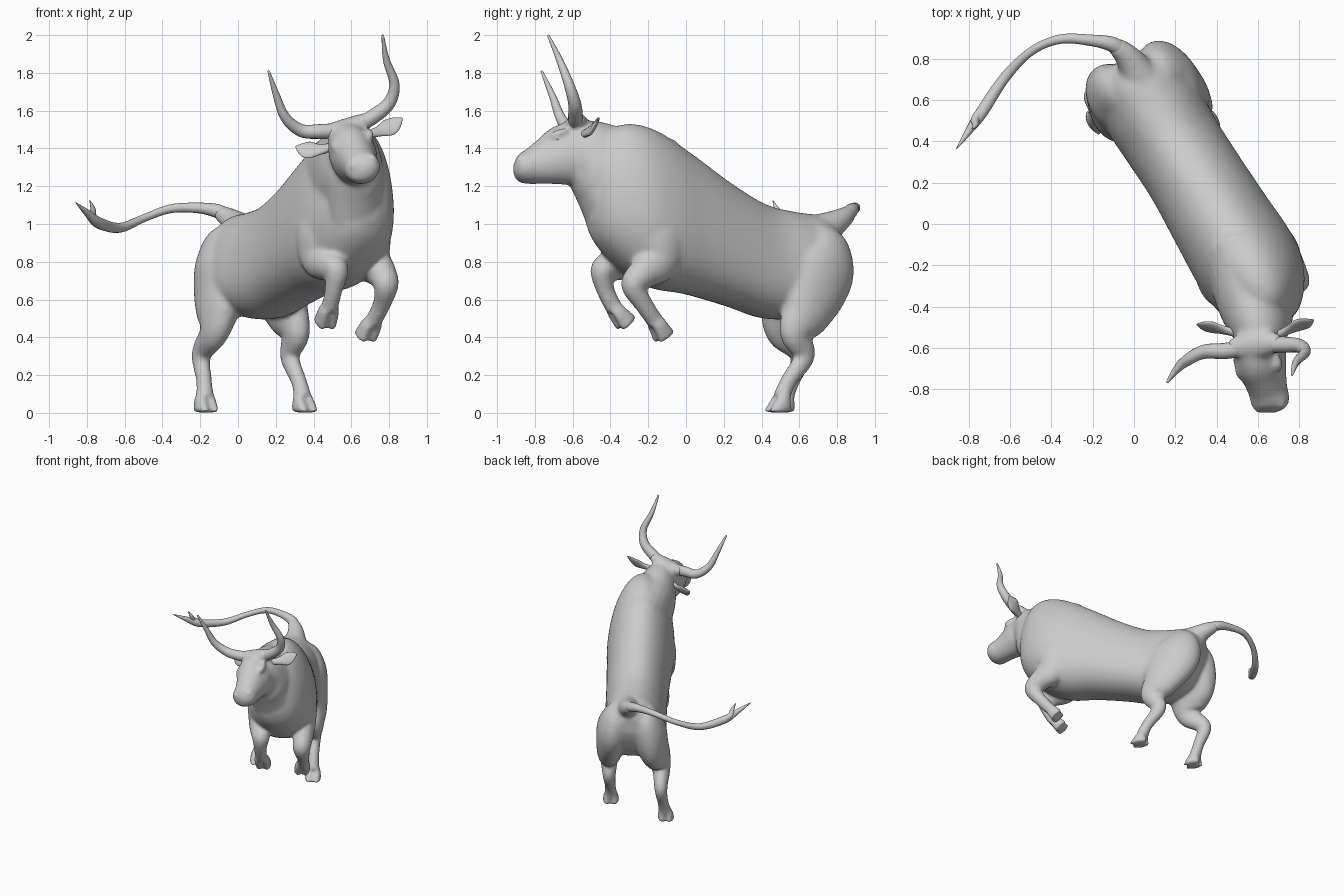
import bpy, bmesh, math
from mathutils import Vector

FWD = Vector((0.5, -0.866, 0))     # direction the trunk points
LAT = Vector((0.866, 0.5, 0))      # across the trunk
UP = Vector((0, 0, 1))
HEAD_LAT = Vector((0.93, 0.18, 0.32))  # the head is rolled and turned


def trunk(s, w, z, ra, rb):
    """Station given along / across the trunk -> world station."""
    p = FWD * s + LAT * (0.36 + w)
    return (p.x, p.y, z, ra, rb)


def spline(pts, steps):
    """Smooth interpolation of stations (x, y, z, ra, rb)."""
    out = []
    n = len(pts)
    for i in range(n - 1):
        a, b, c, d = pts[max(i - 1, 0)], pts[i], pts[i + 1], pts[min(i + 2, n - 1)]
        for k in range(steps):
            t = k / steps
            out.append([0.5 * (2 * q + (r - p) * t + (2 * p - 5 * q + 4 * r - e) * t * t
                               + (3 * q - p - 3 * r + e) * t ** 3)
                        for p, q, r, e in zip(a, b, c, d)])
    out.append(list(pts[-1]))
    return out


def tube(bm, pts, side, fixed=None, taper=0.0, power=1.0, seg=24, steps=6):
    """Closed loft of elliptical sections along the stations."""
    st = spline(pts, steps)
    rings = []
    for i, (x, y, z, ra, rb) in enumerate(st):
        tan = (Vector(st[min(i + 1, len(st) - 1)][:3]) - Vector(st[max(i - 1, 0)][:3])).normalized()
        if fixed:
            u, v = side, fixed
        else:
            u = (side - tan * side.dot(tan)).normalized()
            v = tan.cross(u)
            if v.z < 0:
                v = v * (1 if abs(tan.z) > 0.8 else -1)
        ring = []
        for k in range(seg):
            a = 2 * math.pi * k / seg
            c, s = math.cos(a), math.sin(a)
            c = math.copysign(abs(c) ** power, c)
            s = math.copysign(abs(s) ** power, s)
            ring.append(bm.verts.new(Vector((x, y, z)) + u * (max(ra, .001) * c * (1 - taper * s))
                                     + v * (max(rb, .001) * s)))
        rings.append(ring)
    for r0, r1 in zip(rings, rings[1:]):
        # keep ring pairs aligned even when the frame flips in a bend
        flip = sum((r0[k].co - r1[k].co).length for k in range(seg)) > \
            sum((r0[k].co - r1[-k % seg].co).length for k in range(seg)) + 1e-6
        if flip:
            r1[1:] = r1[:0:-1]
        for k in range(seg):
            bm.faces.new((r0[k], r0[(k + 1) % seg], r1[(k + 1) % seg], r1[k]))
    bm.faces.new(rings[0])
    bm.faces.new(rings[-1])


def finish(bm, name):
    bmesh.ops.recalc_face_normals(bm, faces=bm.faces)
    for f in bm.faces:
        f.smooth = True
    me = bpy.data.meshes.new(name)
    bm.to_mesh(me)
    bm.free()
    ob = bpy.data.objects.new(name, me)
    bpy.context.collection.objects.link(ob)
    return ob


def leg(bm, pts, flat):
    """Leg tube down to the pastern, then two toes."""
    st = [trunk(*p) for p in pts]
    tube(bm, st[:-1], LAT)
    for sgn in (-1, 1):
        off = LAT * 0.03 * sgn
        toe = []
        for (x, y, z, _, _), ra, rb in zip(st[-2:], (0.028, 0.032), (0.04, 0.074 if flat else 0.056)):
            toe.append((x + off.x, y + off.y, z, ra, rb))
        tube(bm, toe, LAT, fixed=FWD if flat else None)


# trunk: s, bottom, top, half width, sideways shift
body = bmesh.new()
sections = [(-.715, .80, .93, .08, 0), (-.68, .70, .995, .15, 0), (-.6, .57, 1.045, .22, 0),
            (-.45, .505, 1.065, .24, 0), (-.27, .50, 1.105, .23, 0), (-.06, .56, 1.21, .228, .01),
            (.2, .625, 1.375, .24, .015), (.4, .655, 1.49, .25, .02), (.55, .72, 1.53, .235, .02),
            (.67, .82, 1.5, .19, .01), (.75, .92, 1.38, .13, 0), (.785, 1.02, 1.22, .05, 0)]
tube(body, [trunk(s, w, (a + b) / 2, hw, (b - a) / 2) for s, a, b, hw, w in sections],
     LAT, fixed=UP, taper=0.21, power=0.9, seg=36)

# neck, dewlap and head
tube(body, [(.545, -.2, 1.17, .2, .32), (.59, -.40, 1.29, .178, .25),
            (.61, -.51, 1.36, .145, .195), (.615, -.6, 1.375, .11, .16)], LAT)
tube(body, [(.62, -.58, 1.34, .1, .09), (.622, -.51, 1.23, .135, .1), (.625, -.445, 1.12, .155, .11),
            (.63, -.40, 1.01, .155, .105), (.62, -.36, .9, .13, .09), (.61, -.3, .82, .09, .07)], LAT)
tube(body, [(.595, -.51, 1.40, .09, .13), (.6, -.57, 1.385, .118, .165), (.612, -.655, 1.36, .126, .163),
            (.633, -.74, 1.33, .106, .128), (.65, -.81, 1.307, .095, .1),
            (.66, -.855, 1.297, .097, .086), (.667, -.885, 1.293, .086, .07),
            (.67, -.905, 1.293, .055, .045), (.671, -.915, 1.293, .02, .015)], HEAD_LAT)
# poll between the horns
tube(body, [(.46, -.605, 1.49, .035, .04), (.59, -.58, 1.51, .055, .075), (.71, -.575, 1.565, .035, .04)], UP)
# brows and nostril rims
for sgn in (-1, 1):
    c = Vector((.603, -.695, 1.455)) + HEAD_LAT * 0.098 * sgn
    tube(body, [(c.x, c.y + .05, c.z + .01, .012, .012), (c.x, c.y, c.z - .008, .026, .024),
                (c.x + .01, c.y - .045, c.z - .035, .01, .01)], HEAD_LAT)
    c = Vector((.66, -.888, 1.325)) + HEAD_LAT * 0.055 * sgn
    tube(body, [(c.x, c.y + .03, c.z + .015, .018, .018), (c.x, c.y, c.z, .027, .024),
                (c.x, c.y - .015, c.z - .01, .012, .012)], HEAD_LAT)
# root of the tail
tube(body, [(.1, .58, .93, .1, .1), (.02, .73, .975, .085, .085), (-.04, .82, 1.025, .06, .06),
            (-.1, .868, 1.062, .042, .042)], UP)

# hind legs
leg(body, [(-.52, .08, .96, .07, .08), (-.55, .12, .87, .11, .155), (-.53, .142, .77, .13, .2),
           (-.47, .165, .64, .118, .19),
           (-.41, .185, .52, .098, .145), (-.35, .195, .42, .07, .09), (-.405, .19, .3, .05, .06),
           (-.31, .19, .17, .042, .044), (-.265, .19, .08, .05, .047), (-.24, .19, .002, .05, .05)], True)
leg(body, [(-.52, -.07, .96, .07, .08), (-.565, -.11, .87, .105, .155), (-.57, -.13, .77, .13, .18),
           (-.55, -.155, .64, .118, .185),
           (-.51, -.19, .52, .098, .15), (-.51, -.216, .42, .07, .09), (-.625, -.223, .31, .05, .06),
           (-.575, -.235, .17, .042, .044), (-.54, -.25, .08, .05, .047), (-.52, -.255, .002, .05, .05)], True)
# raised front legs
leg(body, [(.42, -.1, 1.15, .1, .13), (.45, -.13, .95, .115, .15), (.48, -.15, .82, .087, .105),
           (.57, -.14, .785, .077, .087), (.645, -.13, .755, .067, .064), (.622, -.135, .65, .047, .05),
           (.57, -.13, .55, .046, .046), (.5, -.12, .468, .05, .05)], False)
leg(body, [(.42, .13, 1.15, .1, .13), (.45, .165, .95, .115, .16), (.48, .185, .81, .09, .12),
           (.575, .185, .74, .077, .087), (.635, .18, .675, .067, .064), (.57, .187, .57, .047, .05),
           (.495, .178, .48, .046, .046), (.435, .165, .4, .05, .05)], False)

bull = finish(body, "bull_body")
rm = bull.modifiers.new("fuse", 'REMESH')
rm.mode = 'VOXEL'
rm.voxel_size = 0.011
rm.use_smooth_shade = True
sm = bull.modifiers.new("soften", 'SMOOTH')
sm.factor = 0.5
sm.iterations = 18

# horns
RADII = (.04, .039, .034, .027, .018, .006)
for name, path in (
    ("right_horn", [(.53, -.6, 1.495), (.44, -.615, 1.49), (.335, -.62, 1.495), (.25, -.665, 1.565),
                    (.202, -.71, 1.685), (.162, -.765, 1.81)]),
    ("left_horn", [(.66, -.585, 1.535), (.725, -.585, 1.575), (.8, -.59, 1.64), (.828, -.62, 1.74),
                   (.785, -.67, 1.87), (.766, -.73, 2.0)])):
    bm = bmesh.new()
    tube(bm, [(*p, r, r) for p, r in zip(path, RADII)], Vector((0, 1, 0)), seg=16)
    finish(bm, name)

# ears: flat leaves
for name, path in (
    ("right_ear", [(.5, -.53, 1.41), (.44, -.515, 1.395), (.375, -.5, 1.392), (.335, -.49, 1.4), (.305, -.485, 1.41)]),
    ("left_ear", [(.69, -.54, 1.475), (.745, -.515, 1.49), (.8, -.49, 1.512), (.84, -.475, 1.54), (.87, -.465, 1.56)])):
    bm = bmesh.new()
    tube(bm, [(*p, a, b) for p, a, b in zip(path, (.022, .03, .05, .035, .004), (.02, .016, .014, .01, .003))],
         Vector((0, .5, .87)), seg=16)
    finish(bm, name)

# tail with forked tuft
bm = bmesh.new()
tail = [(-.04, .82, 1.025, .04), (-.1, .868, 1.065, .038), (-.21, .89, 1.085, .028),
        (-.36, .895, 1.08, .023), (-.5, .835, 1.03, .021), (-.625, .71, .98, .026), (-.735, .545, 1.005, .03),
        (-.8, .45, 1.06, .018), (-.86, .365, 1.115, .002)]
fork = [(-.70, .6, .985, .018), (-.765, .515, 1.03, .022), (-.768, .48, 1.08, .014), (-.785, .46, 1.125, .002)]
for path in (tail, fork):
    tube(bm, [(x, y, z, r, r) for x, y, z, r in path], UP, seg=14)
finish(bm, "tail")

# eyes
for name, sgn in (("right_eye", -1), ("left_eye", 1)):
    c = Vector((.606, -.70, 1.425)) + HEAD_LAT * 0.098 * sgn
    bm = bmesh.new()
    bmesh.ops.create_uvsphere(bm, u_segments=16, v_segments=10, radius=0.018)
    bmesh.ops.translate(bm, verts=bm.verts, vec=c)
    finish(bm, name)
